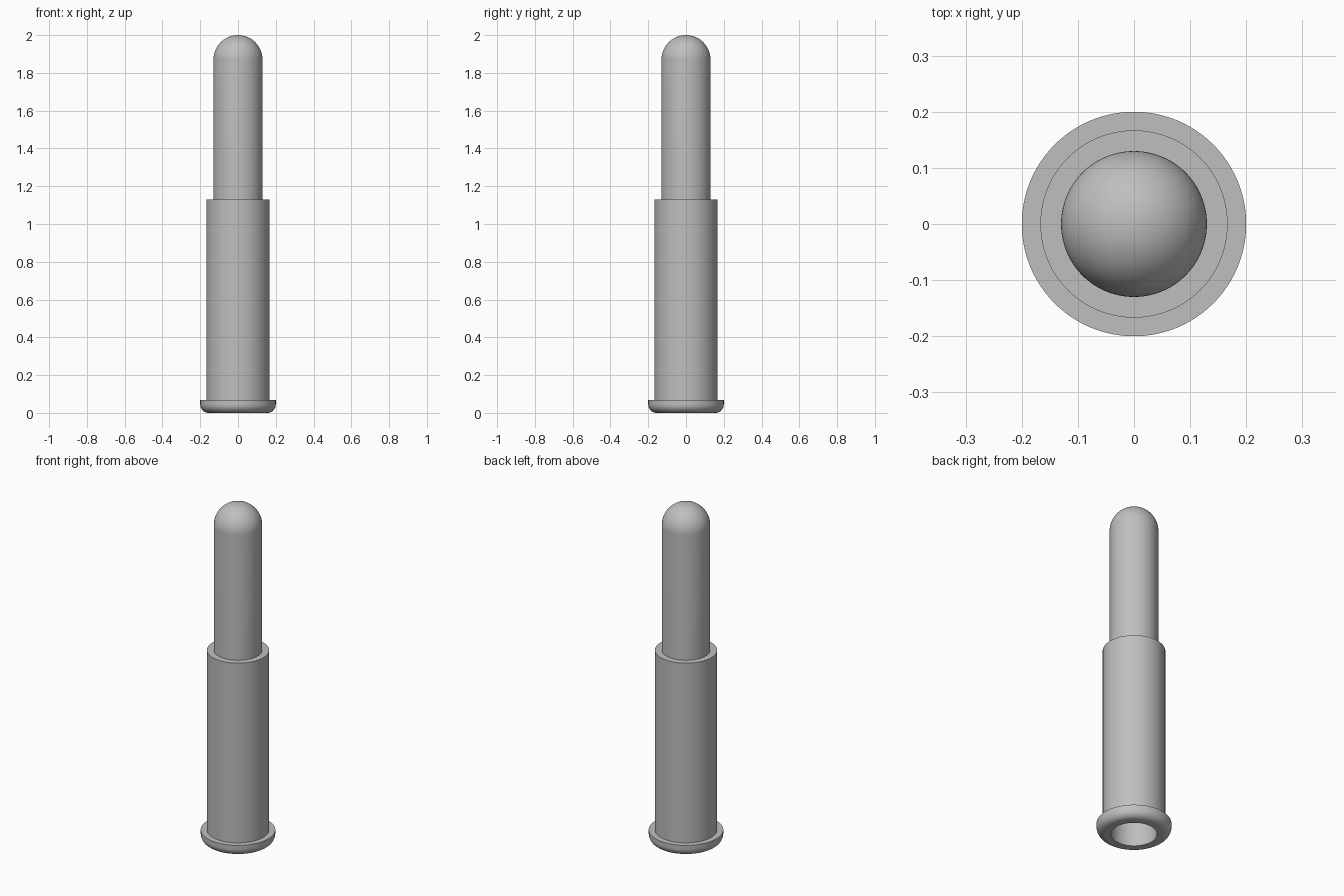
import bpy
import bmesh
import math

SEGMENTS = 96

cube = bpy.data.objects.get("Cube")
if cube:
    bpy.data.objects.remove(cube, do_unlink=True)

# Plain grey metal
metal = bpy.data.materials.new("grey metal")
metal.use_nodes = True
GREY = (0.52, 0.52, 0.52, 1)
metal.diffuse_color = GREY
metal.node_tree.nodes["Principled BSDF"].inputs["Base Color"].default_value = GREY


def arc(cx, cz, radius, start, end, steps):
    """Points (r, z) along an arc, angles in degrees."""
    angles = [math.radians(start + (end - start) * i / steps) for i in range(steps + 1)]
    return [(cx + radius * math.cos(a), cz + radius * math.sin(a)) for a in angles]


def lathe(name, profile, closed=False):
    """Spin an (r, z) profile around the z axis."""
    bm = bmesh.new()
    verts = [bm.verts.new((r, 0, z)) for r, z in profile]
    edges = [bm.edges.new(pair) for pair in zip(verts, verts[1:])]
    if closed:
        edges.append(bm.edges.new((verts[-1], verts[0])))
    bmesh.ops.spin(bm, geom=verts + edges, cent=(0, 0, 0), axis=(0, 0, 1),
                   angle=math.tau, steps=SEGMENTS, use_duplicate=False)
    bmesh.ops.remove_doubles(bm, verts=bm.verts, dist=0.0001)
    bmesh.ops.recalc_face_normals(bm, faces=bm.faces)
    mesh = bpy.data.meshes.new(name)
    bm.to_mesh(mesh)
    bm.free()
    mesh.materials.append(metal)
    obj = bpy.data.objects.new(name, mesh)
    bpy.context.collection.objects.link(obj)
    bpy.ops.object.select_all(action="DESELECT")
    obj.select_set(True)
    bpy.context.view_layer.objects.active = obj
    bpy.ops.object.shade_smooth_by_angle(angle=math.radians(30))
    return obj


BORE = 0.123
BARREL = 0.167
FLANGE = 0.2
PLUNGER = 0.13
FILLET = 0.045

# Hollow barrel with a flange rounded on its underside
barrel = [(BORE, 0)]
barrel += arc(FLANGE - FILLET, FILLET, FILLET, -90, 0, 10)
barrel += [(FLANGE, 0.067), (BARREL, 0.067), (BARREL, 1.13),
           (PLUNGER, 1.13), (PLUNGER, 1.0), (BORE, 1.0)]
lathe("barrel", barrel, closed=True)

# Sliding plunger with a domed tip, closing the bore from above
plunger = [(0, 1.0), (PLUNGER, 1.0)]
plunger += arc(0, 2 - PLUNGER, PLUNGER, 0, 90, 20)
lathe("plunger", plunger)
